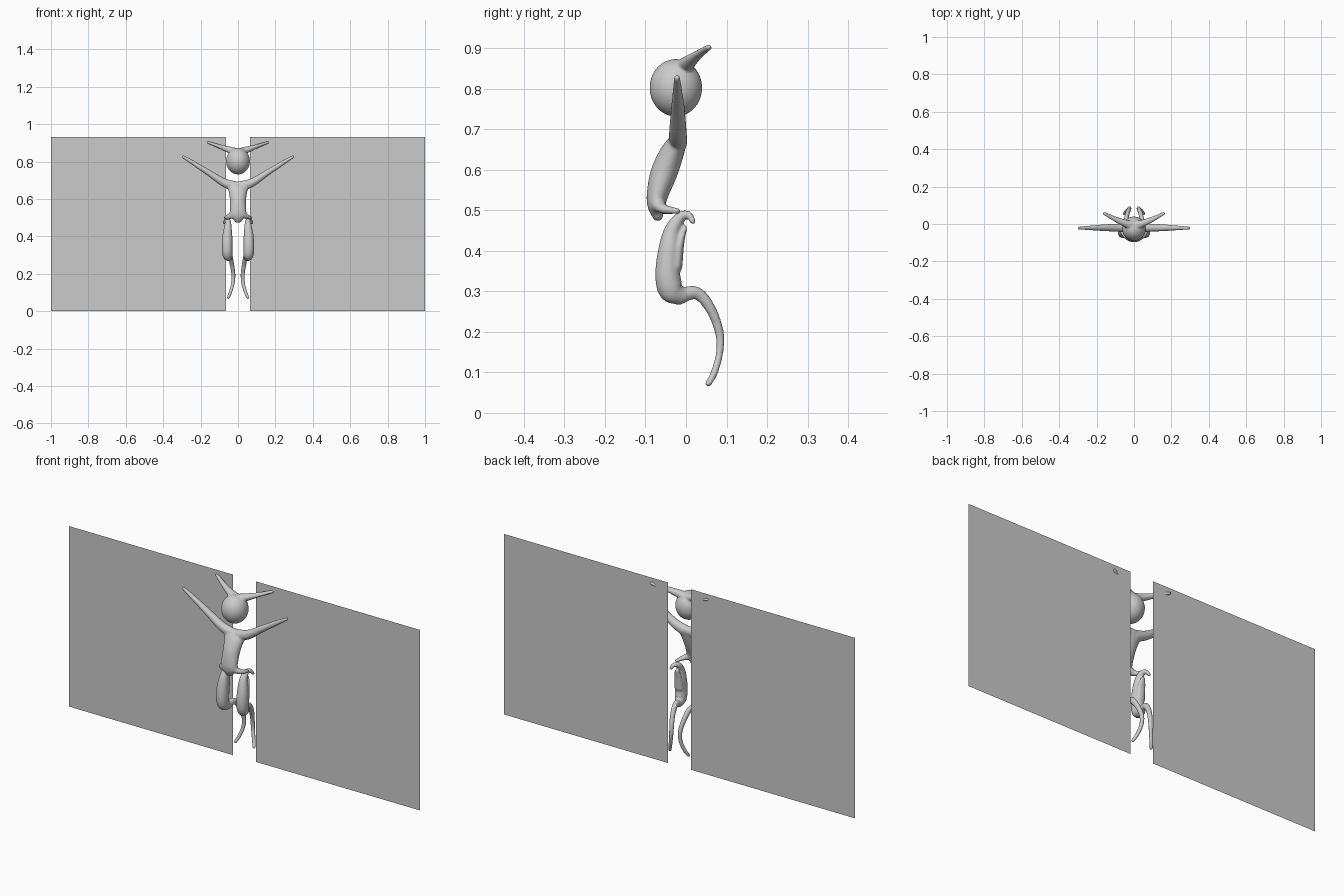
import bpy, bmesh, math
from mathutils import Vector

if "Cube" in bpy.data.objects:
    bpy.data.objects.remove(bpy.data.objects["Cube"])

X, Y = Vector((1, 0, 0)), Vector((0, 1, 0))


def catmull(pts, steps=6):
    """Smooth list of (x, y, z, a, b) through the given points."""
    p = [pts[0]] + list(pts) + [pts[-1]]
    out = []
    for i in range(1, len(p) - 2):
        for s in range(steps):
            t = s / steps
            out.append([0.5 * (2 * q1 + (q2 - q0) * t
                               + (2 * q0 - 5 * q1 + 4 * q2 - q3) * t * t
                               + (3 * q1 - q0 - 3 * q2 + q3) * t ** 3)
                        for q0, q1, q2, q3 in zip(*p[i - 1:i + 3])])
    out.append(list(pts[-1]))
    return out


def tube(bm, pts, ref, sx=1, sides=20):
    """Tapered elliptical tube with round ends; a is the radius along ref."""
    path = catmull([(p[0] * sx,) + tuple(p[1:]) for p in pts])
    pos = [Vector(p[:3]) for p in path]
    n = len(pos)
    stations = []
    for i, p in enumerate(path):
        t = (pos[min(i + 1, n - 1)] - pos[max(i - 1, 0)]).normalized()
        stations.append((pos[i], t, p[3], p[4]))

    def cap(st, sign):
        c, t, a, b = st
        return [(c + t * sign * min(a, b) * math.sin(k), t, a * math.cos(k), b * math.cos(k))
                for k in (0.4, 0.8, 1.2, 1.5)]
    stations = cap(stations[0], -1)[::-1] + stations + cap(stations[-1], 1)
    rings = []
    for c, t, a, b in stations:
        u = (ref - t * ref.dot(t)).normalized()
        v = t.cross(u)
        rings.append([bm.verts.new(c + u * a * math.cos(k * math.tau / sides)
                                   + v * b * math.sin(k * math.tau / sides))
                      for k in range(sides)])
    for r0, r1 in zip(rings, rings[1:]):
        for k in range(sides):
            j = (k + 1) % sides
            bm.faces.new((r0[k], r0[j], r1[j], r1[k]))
    bm.faces.new(rings[0][::-1])
    bm.faces.new(rings[-1])


def add_object(name, bm):
    me = bpy.data.meshes.new(name)
    if len(bm.faces) > 1:
        bmesh.ops.recalc_face_normals(bm, faces=bm.faces)
    bm.to_mesh(me)
    bm.free()
    ob = bpy.data.objects.new(name, me)
    bpy.context.collection.objects.link(ob)
    return ob


def fuse(ob, iterations=6):
    """Blend overlapping pieces into one organic skin."""
    m = ob.modifiers.new("fuse", 'REMESH')
    m.mode = 'VOXEL'
    m.voxel_size = 0.004
    m.use_smooth_shade = True
    s = ob.modifiers.new("soften", 'SMOOTH')
    s.factor = 0.5
    s.iterations = iterations


# Two flat backdrop panels with a gap between them
for sx, name in ((-1, "left_panel"), (1, "right_panel")):
    bm = bmesh.new()
    xs = sorted((sx * 0.065, sx * 1.0))
    bm.faces.new([bm.verts.new((x, 0.053, z)) for x, z in
                  ((xs[0], 0), (xs[1], 0), (xs[1], 0.93), (xs[0], 0.93))])
    add_object(name, bm)

# Head with two ears
bm = bmesh.new()
ball = bmesh.ops.create_uvsphere(bm, u_segments=32, v_segments=20, radius=1)
for v in ball["verts"]:
    v.co = Vector((v.co.x * 0.064, v.co.y * 0.065 - 0.025, v.co.z * 0.071 + 0.802))
for sx in (-1, 1):
    tube(bm, [(0, -0.01, 0.85, 0.026, 0.02), (0.045, 0.003, 0.862, 0.02, 0.018),
              (0.10, 0.026, 0.881, 0.014, 0.011), (0.159, 0.056, 0.902, 0.009, 0.007)], Y, sx)
fuse(add_object("head", bm))

# Torso with raised arms and hip stubs
bm = bmesh.new()
tube(bm, [(0, -0.018, 0.672, 0.062, 0.022), (0, -0.035, 0.64, 0.05, 0.03),
          (0, -0.055, 0.59, 0.043, 0.033), (0, -0.07, 0.54, 0.044, 0.027),
          (0, -0.073, 0.51, 0.044, 0.022), (0, -0.07, 0.487, 0.022, 0.014)], X)
for sx in (-1, 1):
    tube(bm, [(0.02, -0.02, 0.668, 0.023, 0.028), (0.08, -0.02, 0.69, 0.022, 0.022),
              (0.16, -0.02, 0.742, 0.018, 0.016), (0.24, -0.021, 0.793, 0.012, 0.012),
              (0.294, -0.022, 0.826, 0.008, 0.008)], Y, sx)
    tube(bm, [(0.025, -0.07, 0.515, 0.02, 0.018), (0.055, -0.055, 0.503, 0.014, 0.012),
              (0.068, -0.02, 0.498, 0.009, 0.007)], Vector((1, -1, 0)), sx)
fuse(add_object("torso_and_arms", bm))

# Legs: hooked top, heavy thigh, thin curved shin
for sx, name in ((-1, "left_leg"), (1, "right_leg")):
    bm = bmesh.new()
    tube(bm, [(0.074, 0.017, 0.472, 0.008, 0.007), (0.064, 0.006, 0.488, 0.011, 0.01),
              (0.054, -0.014, 0.482, 0.015, 0.014), (0.054, -0.034, 0.45, 0.02, 0.02),
              (0.057, -0.042, 0.40, 0.027, 0.027), (0.058, -0.045, 0.34, 0.029, 0.031),
              (0.056, -0.036, 0.302, 0.027, 0.031), (0.05, -0.012, 0.289, 0.02, 0.021)], X, sx)
    tube(bm, [(0.054, -0.002, 0.457, 0.012, 0.005), (0.056, -0.014, 0.42, 0.02, 0.01),
              (0.057, -0.025, 0.36, 0.024, 0.016)], X, sx)
    tube(bm, [(0.052, -0.02, 0.286, 0.018, 0.02), (0.042, 0.025, 0.296, 0.013, 0.016),
              (0.034, 0.06, 0.258, 0.012, 0.013), (0.025, 0.082, 0.20, 0.011, 0.011),
              (0.027, 0.083, 0.15, 0.010, 0.009), (0.041, 0.07, 0.10, 0.009, 0.009),
              (0.053, 0.055, 0.072, 0.008, 0.008)], X, sx)
    fuse(add_object(name, bm), 5)
